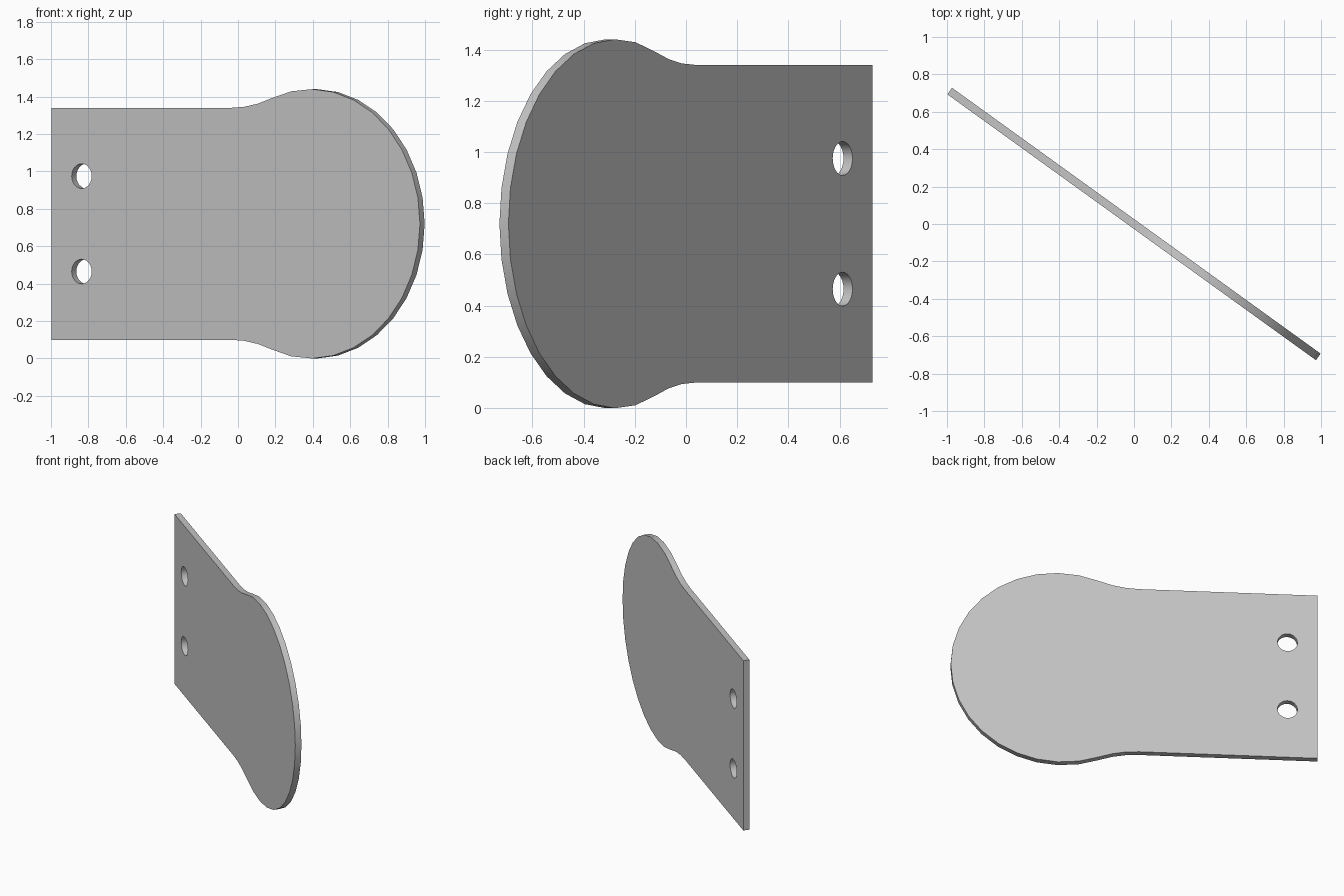
import bpy, bmesh
from math import sin, cos, asin, sqrt, pi, radians
from mathutils import Vector

cube = bpy.data.objects.get("Cube")
if cube:
    bpy.data.objects.remove(cube)

HALF_LENGTH, THICK = 1.215, 0.043
DISC_R, HALF_WIDTH, FILLET_R = 0.72, 0.62, 0.72
HOLE_R, HOLE_U, HOLE_OFFSET = 0.066, -1.015, 0.255
CENTRE_U = HALF_LENGTH - DISC_R
TURN = radians(-35.8)


def arc(u, z, r, start, end, steps):
    """Points on an arc, angles measured from straight up towards +u."""
    angles = [start + (end - start) * i / steps for i in range(steps + 1)]
    return [(u + r * sin(a), z + r * cos(a)) for a in angles]


# Outline: square tab, concave fillets and a round end
reach = sqrt((DISC_R + FILLET_R) ** 2 - (HALF_WIDTH + FILLET_R) ** 2)
bend = asin(reach / (DISC_R + FILLET_R))
fillet_top = arc(CENTRE_U - reach, HALF_WIDTH + FILLET_R, FILLET_R, pi, pi - bend, 3)
fillet_bottom = [(u, -z) for u, z in reversed(fillet_top)]
disc = arc(CENTRE_U, 0, DISC_R, -bend, pi + bend, 20)
outline = ([(-HALF_LENGTH, -HALF_WIDTH), (-HALF_LENGTH, HALF_WIDTH)]
           + fillet_top[:-1] + disc + fillet_bottom[1:])
holes = [arc(HOLE_U, side * HOLE_OFFSET, HOLE_R, 0, 2 * pi, 24)[:-1] for side in (-1, 1)]

# Fill the outline around the holes, then give it thickness
bm = bmesh.new()
edges = []
for loop in [outline] + holes:
    verts = [bm.verts.new((u, -THICK / 2, z + DISC_R)) for u, z in loop]
    edges += [bm.edges.new((v, verts[i - 1])) for i, v in enumerate(verts)]
bmesh.ops.triangle_fill(bm, edges=edges, use_beauty=True, normal=Vector((0, -1, 0)))
extruded = bmesh.ops.extrude_face_region(bm, geom=bm.faces[:], use_keep_orig=True)
moved = [g for g in extruded["geom"] if isinstance(g, bmesh.types.BMVert)]
bmesh.ops.translate(bm, verts=moved, vec=(0, THICK, 0))
bmesh.ops.recalc_face_normals(bm, faces=bm.faces[:])
mesh = bpy.data.meshes.new("paddle_plate")
bm.to_mesh(mesh)
bm.free()

plate = bpy.data.objects.new("paddle_plate", mesh)
bpy.context.collection.objects.link(plate)
plate.rotation_euler.z = TURN

# Plain grey finish
grey = bpy.data.materials.new("light_grey")
grey.use_nodes = True
colour = (0.55, 0.55, 0.55, 1)
grey.diffuse_color = colour
grey.node_tree.nodes["Principled BSDF"].inputs["Base Color"].default_value = colour
mesh.materials.append(grey)

# Smooth rim with sharp borders
bpy.ops.object.select_all(action="DESELECT")
plate.select_set(True)
bpy.context.view_layer.objects.active = plate
bpy.ops.object.shade_smooth_by_angle(angle=radians(30))
